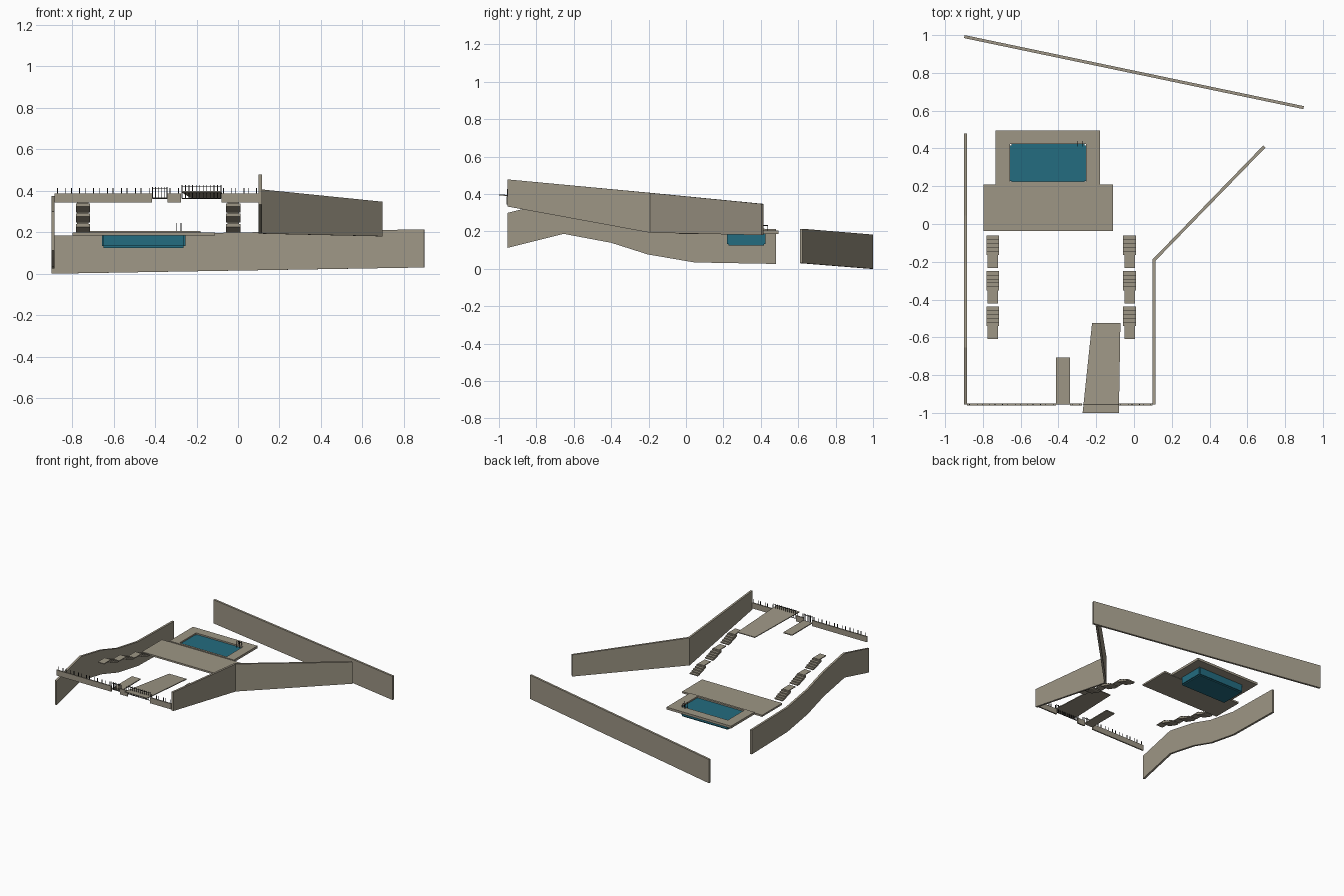
import bpy, bmesh, math
from mathutils import Vector

if "Cube" in bpy.data.objects:
    bpy.data.objects.remove(bpy.data.objects["Cube"])


def material(name, rgb):
    m = bpy.data.materials.new(name)
    m.diffuse_color = (*rgb, 1)
    m.use_nodes = True
    m.node_tree.nodes["Principled BSDF"].inputs["Base Color"].default_value = m.diffuse_color
    return m


STONE = material("stone_beige", (0.34, 0.305, 0.235))
WATER = material("pool_teal", (0.017, 0.15, 0.215))
METAL = material("railing_black", (0.012, 0.012, 0.012))


def finish(name, bm, mat):
    bmesh.ops.recalc_face_normals(bm, faces=bm.faces[:])
    me = bpy.data.meshes.new(name)
    bm.to_mesh(me)
    bm.free()
    me.materials.append(mat)
    ob = bpy.data.objects.new(name, me)
    bpy.context.collection.objects.link(ob)
    return ob


def add_box(bm, x0, x1, y0, y1, z0, z1):
    v = [bm.verts.new((x, y, z)) for z in (z0, z1)
         for x, y in ((x0, y0), (x1, y0), (x1, y1), (x0, y1))]
    for f in ((0, 1, 2, 3), (4, 5, 6, 7), (0, 1, 5, 4), (1, 2, 6, 5), (2, 3, 7, 6), (3, 0, 4, 7)):
        bm.faces.new([v[i] for i in f])


def boxes(name, items, mat):
    bm = bmesh.new()
    for b in items:
        add_box(bm, *b)
    return finish(name, bm, mat)


def wall(name, pts, t):
    """Wall along points (x, y, bottom, top) with thickness t about its centre line."""
    bm = bmesh.new()
    rings = []
    for i, (x, y, zb, zt) in enumerate(pts):
        dirs = []
        if i:
            dirs.append(Vector((x - pts[i-1][0], y - pts[i-1][1])).normalized())
        if i < len(pts) - 1:
            dirs.append(Vector((pts[i+1][0] - x, pts[i+1][1] - y)).normalized())
        d = sum(dirs, Vector((0, 0))).normalized()
        k = t / 2 / d.dot(dirs[0])
        nx, ny = -d.y * k, d.x * k
        rings.append([bm.verts.new(p) for p in (
            (x + nx, y + ny, zb), (x - nx, y - ny, zb), (x - nx, y - ny, zt), (x + nx, y + ny, zt))])
    for a, b in zip(rings, rings[1:]):
        for j in range(4):
            bm.faces.new((a[j], a[(j+1) % 4], b[(j+1) % 4], b[j]))
    bm.faces.new(rings[0])
    bm.faces.new(rings[-1])
    return finish(name, bm, STONE)


def prism(name, pts, offset, mat):
    """Polygon swept by an offset vector."""
    bm = bmesh.new()
    a = [bm.verts.new(p) for p in pts]
    b = [bm.verts.new(Vector(p) + Vector(offset)) for p in pts]
    bm.faces.new(a)
    bm.faces.new(b)
    for i in range(len(a)):
        j = (i + 1) % len(a)
        bm.faces.new((a[i], a[j], b[j], b[i]))
    return finish(name, bm, mat)


# Boundary walls
wall("back_wall", [(-0.898, 0.992, 0.0, 0.183), (0.898, 0.616, 0.03, 0.214)], 0.016)
wall("left_wall", [(-0.892, y, z, z + 0.187) for y, z in (
    (-0.955, 0.112), (-0.655, 0.187), (-0.40, 0.139), (-0.205, 0.077),
    (0.045, 0.034), (0.48, 0.026))], 0.016)
wall("right_wall", [(0.107, -0.955, 0.333, 0.478), (0.107, -0.19, 0.193, 0.406),
                    (0.69, 0.41, 0.18, 0.347)], 0.016)

# Front wall in three pieces, with gaps for the two gates
YF = -0.955
spans = ((-0.884, -0.414), (-0.34, -0.275), (-0.08, 0.099))
boxes("front_wall", [(a, b, YF - 0.005, YF + 0.005, 0.343, 0.386) for a, b in spans], STONE)

# Railing posts in pairs on the front wall
posts = []
for a, b in spans:
    n = max(1, round((b - a) / 0.068))
    for i in range(n):
        c = a + (b - a) * (i + 0.5) / n
        for x in (c - 0.02, c + 0.02):
            posts.append((x - 0.002, x + 0.002, YF - 0.002, YF + 0.002, 0.386, 0.414))
boxes("railing_posts", posts, METAL)


# Gates: two rails with upright bars
def gate(name, x0, x1, z0, z1, n):
    r = 0.0018
    parts = [(x0, x1, YF - r, YF + r, z - r, z + r) for z in (z0, z1 - 0.008)]
    for i in range(n):
        x = x0 + (x1 - x0) * i / (n - 1)
        parts.append((x - r, x + r, YF - r, YF + r, z0, z1))
    boxes(name, parts, METAL)


gate("pedestrian_gate", -0.412, -0.342, 0.362, 0.418, 6)
gate("driveway_gate", -0.27, -0.082, 0.362, 0.427, 12)

# Sloping driveway and flat entry path
prism("driveway", [(-0.272, -1.0, 0.392), (-0.08, -1.0, 0.392),
                   (-0.072, -0.525, 0.362), (-0.222, -0.525, 0.362)], (0, 0, 0.006), STONE)
boxes("entry_path", [(-0.413, -0.338, -0.955, -0.707, 0.36, 0.367)], STONE)

# Terrace and the pool surround with its opening
boxes("terrace", [(-0.798, -0.112, -0.037, 0.208, 0.185, 0.198)], STONE)
PX0, PX1, PY0, PY1 = -0.656, -0.254, 0.224, 0.424
boxes("pool_surround", [
    (-0.732, -0.18, 0.208, PY0, 0.187, 0.205), (-0.732, -0.18, PY1, 0.495, 0.187, 0.205),
    (-0.732, PX0, PY0, PY1, 0.187, 0.205), (PX1, -0.18, PY0, PY1, 0.187, 0.205)], STONE)

# Pool body with softened lower corners
pool = boxes("pool", [(PX0, PX1, PY0 - 0.004, PY1, 0.125, 0.194)], WATER)
bm = bmesh.new()
bm.from_mesh(pool.data)
low = [e for e in bm.edges if min(v.co.z for v in e.verts) < 0.13]
bmesh.ops.bevel(bm, geom=low, offset=0.008, segments=2, affect='EDGES')
bm.to_mesh(pool.data)
bm.free()

# Pool ladder handles
r = 0.0015
ladder = []
for x in (-0.298, -0.275):
    ladder += [(x - r, x + r, 0.412 - r, 0.412 + r, 0.15, 0.245),
               (x - r, x + r, 0.438 - r, 0.438 + r, 0.205, 0.232),
               (x - r, x + r, 0.412, 0.438, 0.23, 0.233)]
boxes("pool_ladder", ladder, METAL)

# Stair flights rising to the front, each ending in a narrower landing
for side, cx in (("left", -0.748), ("right", -0.023)):
    for k in range(3):
        y, z = -0.06 - 0.188 * k, 0.198 + 0.0485 * k
        n, run, rise = 5, 0.021, 0.0085
        prof = [(cx - 0.034, y, z)]
        for i in range(n):
            prof.append((cx - 0.034, y - i * run, z + (i + 1) * rise))
            prof.append((cx - 0.034, y - (i + 1) * run, z + (i + 1) * rise))
        prof += [(cx - 0.034, y - n * run, z + (n - 1) * rise - 0.006), (cx - 0.034, y - run, z)]
        prism(f"{side}_stair_{k + 1}", prof, (0.068, 0, 0), STONE)
        boxes(f"{side}_landing_{k + 1}", [
            (cx - 0.027, cx + 0.027, y - 0.172, y - 0.088, z + 0.0425, z + 0.0485)], STONE)
